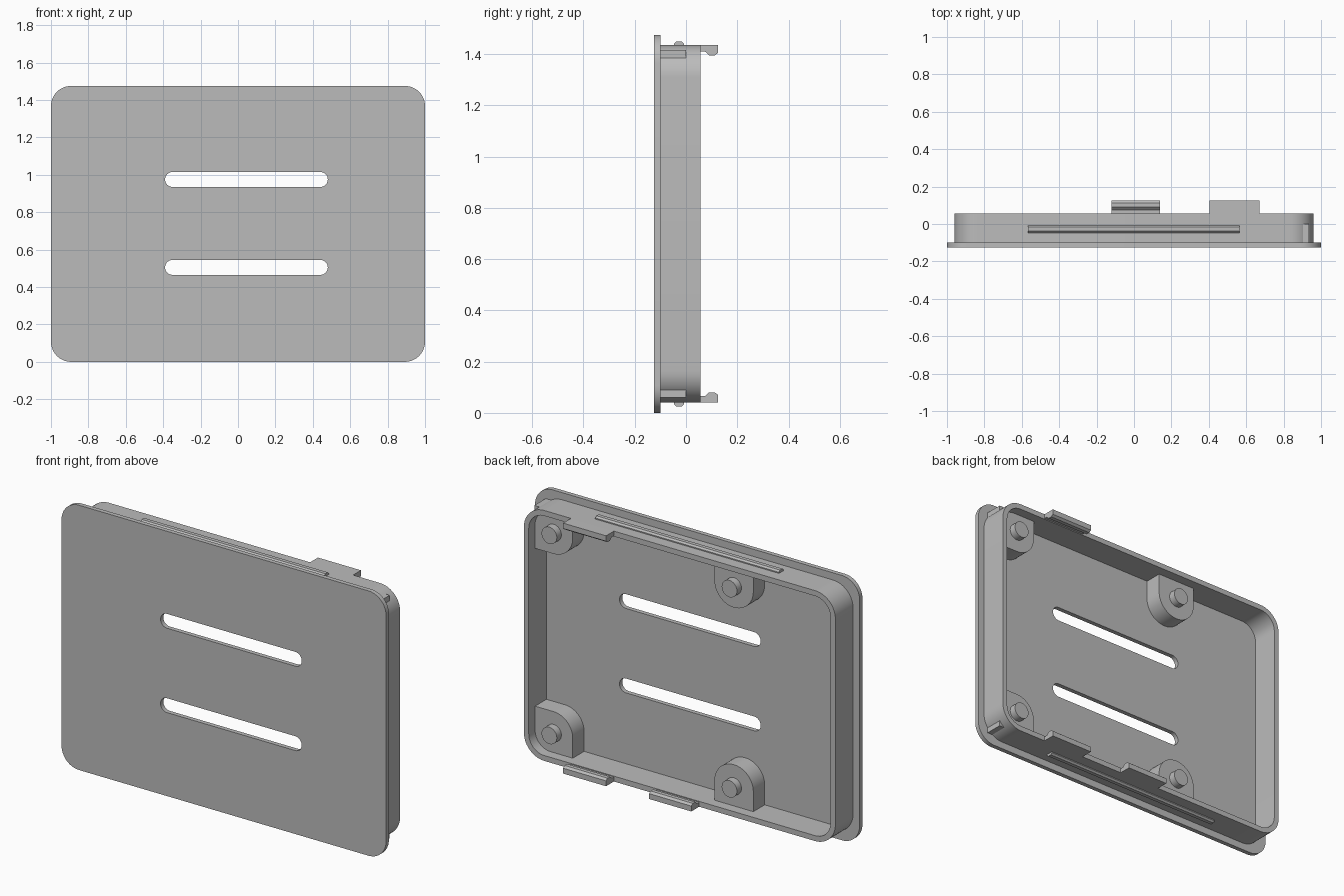
import bpy, bmesh, math

if "Cube" in bpy.data.objects:
    bpy.data.objects.remove(bpy.data.objects["Cube"], do_unlink=True)

HEIGHT = 1.475
MID = HEIGHT / 2
FRONT, PLATE_BACK, RIM_BACK = -0.125, -0.10, 0.056
INSET, WALL = 0.04, 0.03
BOSS_TOP, PIN_TOP = 0.0, 0.04
PIN_Z = 0.18

grey = bpy.data.materials.new("plain grey plastic")
grey.use_nodes = True
colour = (0.5, 0.5, 0.5, 1)
grey.diffuse_color = colour
grey.node_tree.nodes["Principled BSDF"].inputs["Base Color"].default_value = colour


def rounded_rect(u0, v0, u1, v1, radii, steps=12):
    """Outline, corners in order: low-left, low-right, high-right, high-left."""
    points = []
    corners = [(u0, v0, 1, 1), (u1, v0, -1, 1), (u1, v1, -1, -1), (u0, v1, 1, -1)]
    for i, (u, v, su, sv) in enumerate(corners):
        r = radii[i]
        if r == 0:
            points.append((u, v))
            continue
        for k in range(steps + 1):
            a = math.pi + (i + k / steps) * math.pi / 2
            p = (u + su * r + r * math.cos(a), v + sv * r + r * math.sin(a))
            if not points or math.dist(points[-1], p) > 1e-5:
                points.append(p)
    if math.dist(points[0], points[-1]) < 1e-5:
        points.pop()
    return points


def solid(name, loops, start, end, axis="Y"):
    """Extrude an outline, with optional holes, along Y or X."""
    bm = bmesh.new()
    for loop in loops:
        vs = [bm.verts.new((u, start, v) if axis == "Y" else (start, u, v)) for u, v in loop]
        for i, vert in enumerate(vs):
            bm.edges.new((vert, vs[(i + 1) % len(vs)]))
    normal = (0, -1, 0) if axis == "Y" else (-1, 0, 0)
    if len(loops) == 1:
        bm.faces.new(vs)
    else:
        bmesh.ops.triangle_fill(bm, edges=bm.edges[:], use_beauty=True, normal=normal)
    grown = bmesh.ops.extrude_face_region(bm, geom=bm.faces[:], use_keep_orig=True)
    moved = [g for g in grown["geom"] if isinstance(g, bmesh.types.BMVert)]
    shift = end - start
    bmesh.ops.translate(bm, verts=moved, vec=(0, shift, 0) if axis == "Y" else (shift, 0, 0))
    bmesh.ops.recalc_face_normals(bm, faces=bm.faces[:])
    mesh = bpy.data.meshes.new(name)
    bm.to_mesh(mesh)
    bm.free()
    mesh.materials.append(grey)
    obj = bpy.data.objects.new(name, mesh)
    bpy.context.collection.objects.link(obj)
    bpy.ops.object.select_all(action="DESELECT")
    obj.select_set(True)
    bpy.context.view_layer.objects.active = obj
    bpy.ops.object.shade_smooth_by_angle(angle=math.radians(30))
    return obj


def flip(points, upper):
    """Mirror an outline to the upper half when asked."""
    return [(u, HEIGHT - v) for u, v in points] if upper else points


# Front plate with two long slots
slots = [rounded_rect(-0.39, z - 0.04, 0.48, z + 0.04, [0.04] * 4) for z in (0.505, 0.975)]
solid("front_plate", [rounded_rect(-1, 0, 1, HEIGHT, [0.108] * 4)] + slots, FRONT, PLATE_BACK)

# Raised rim wall behind the plate
outer = rounded_rect(-0.96, INSET, 0.96, HEIGHT - INSET, [0.125] * 4)
w = INSET + WALL
inner = rounded_rect(-0.96 + WALL, w, 0.96 - WALL, HEIGHT - w, [0.095] * 4)
solid("rim_wall", [outer, inner], PLATE_BACK, RIM_BACK)

clip_profile = [(RIM_BACK, 0.04), (0.125, 0.04), (0.125, 0.07), (0.112, 0.08),
                (0.09, 0.08), (0.074, 0.065), (RIM_BACK, 0.065)]
ridge_profile = [(-0.047, 0.045), (-0.047, 0.034), (-0.038, 0.025),
                 (-0.017, 0.025), (-0.008, 0.034), (-0.008, 0.045)]

for upper in (False, True):
    side = "upper" if upper else "lower"

    # Snap ridge along the outside of the rim
    solid(side + "_ridge", [flip(ridge_profile, upper)], -0.567, 0.565, "X")

    # Hooked clips on the rim edge
    solid(side + "_side_clip", [flip(clip_profile, upper)], 0.405, 0.67, "X")
    if not upper:
        solid("lower_middle_clip", [clip_profile], -0.12, 0.14, "X")

    # Corner boss meets two walls, middle boss meets one
    low = w - 0.01
    corner = rounded_rect(0.698, low, 0.935, 0.298, [0, 0, 0, 0.118])
    middle = rounded_rect(-0.415, low, -0.175, 0.3, [0, 0, 0.12, 0.12])
    for label, outline, x in (("corner", corner, 0.815), ("middle", middle, -0.295)):
        solid(f"{side}_{label}_boss", [flip(outline, upper)], PLATE_BACK, BOSS_TOP)
        pin = rounded_rect(x - 0.047, PIN_Z - 0.047, x + 0.047, PIN_Z + 0.047, [0.047] * 4, 8)
        solid(f"{side}_{label}_pin", [flip(pin, upper)], BOSS_TOP, PIN_TOP)
